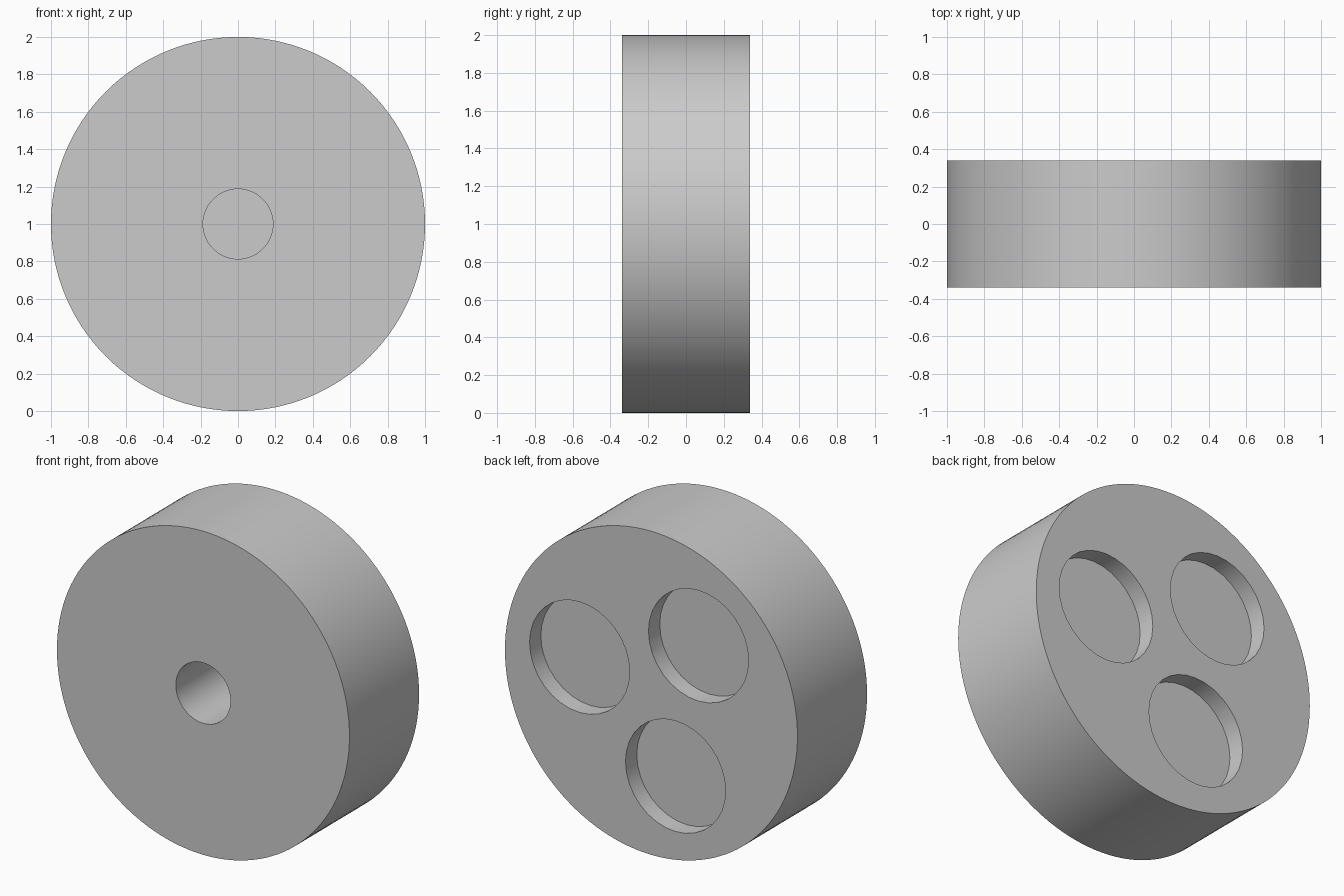
import bpy
import math

cube = bpy.data.objects.get("Cube")
if cube:
    bpy.data.objects.remove(cube, do_unlink=True)

HALF = 0.34          # half thickness of the disc
POCKET_DEPTH = 0.11
BORE_DEPTH = 0.5

grey = bpy.data.materials.new("plain_grey")
grey.use_nodes = True
colour = (0.6, 0.6, 0.6, 1)
grey.diffuse_color = colour
grey.node_tree.nodes["Principled BSDF"].inputs["Base Color"].default_value = colour


def cylinder(name, radius, y0, y1, x=0, z=1, sides=32):
    """Cylinder along y from y0 to y1."""
    bpy.ops.mesh.primitive_cylinder_add(
        vertices=sides, radius=radius, depth=y1 - y0,
        location=(x, (y0 + y1) / 2, z), rotation=(math.pi / 2, 0, 0))
    obj = bpy.context.object
    obj.name = name
    obj.data.materials.append(grey)
    return obj


# Main disc
disc = cylinder("wheel_disc", 1, -HALF, HALF, sides=128)

# Blind centre bore in the front
cutters = [cylinder("bore_cutter", 0.187, -HALF - 0.1, -HALF + BORE_DEPTH, sides=64)]

# Three round pockets in the back
for i in range(3):
    a = math.radians(10.5 + 120 * i)
    cutters.append(cylinder("pocket_cutter", 0.342, HALF - POCKET_DEPTH, HALF + 0.1,
                            0.498 * math.cos(a), 1 + 0.498 * math.sin(a)))

# Cut the recesses, then discard the cutters
bpy.ops.object.select_all(action="DESELECT")
disc.select_set(True)
bpy.context.view_layer.objects.active = disc
for cutter in cutters:
    mod = disc.modifiers.new("recess", "BOOLEAN")
    mod.operation = "DIFFERENCE"
    mod.solver = "EXACT"
    mod.object = cutter
    bpy.ops.object.modifier_apply(modifier=mod.name)
    bpy.data.objects.remove(cutter, do_unlink=True)

bpy.ops.object.shade_smooth_by_angle(angle=math.radians(30))
